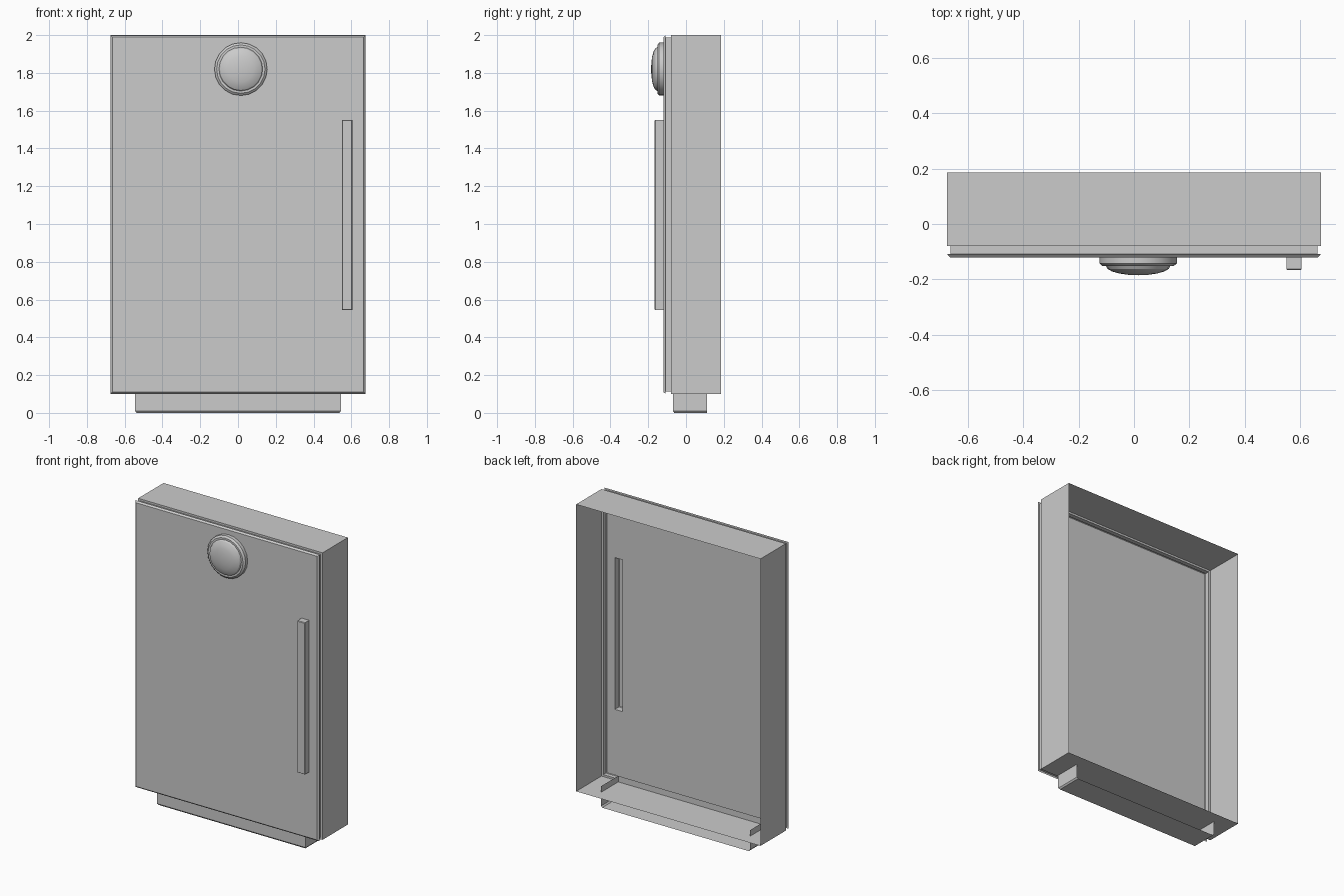
import bpy, bmesh, math

if "Cube" in bpy.data.objects:
    bpy.data.objects.remove(bpy.data.objects["Cube"])


def finish(bm, name):
    bmesh.ops.recalc_face_normals(bm, faces=bm.faces)
    mesh = bpy.data.meshes.new(name)
    bm.to_mesh(mesh)
    bm.free()
    ob = bpy.data.objects.new(name, mesh)
    bpy.context.collection.objects.link(ob)
    return ob


def bridge(bm, a, b):
    n = len(a)
    for i in range(n):
        bm.faces.new((a[i], a[(i + 1) % n], b[(i + 1) % n], b[i]))


def rect_loft(bm, x0, x1, z0, z1, steps):
    """Rectangular loops, steps = (y, inset); returns the last loop."""
    prev = None
    for y, d in steps:
        loop = [bm.verts.new((x, y, z)) for x, z in
                ((x0 + d, z0 + d), (x1 - d, z0 + d), (x1 - d, z1 - d), (x0 + d, z1 - d))]
        if prev:
            bridge(bm, prev, loop)
        prev = loop
    return prev


HX0, HX1, HZ0, HZ1 = 0.55, 0.605, 0.545, 1.55   # handle footprint

# Cabinet shell, open at the back, with the seal groove
bm = bmesh.new()
rect_loft(bm, -0.675, 0.675, 0.10, 2.0, [(0.185, 0), (-0.08, 0), (-0.08, 0.013)])
finish(bm, "cabinet_shell")

# Door: seal, flange, chamfer and a front sheet with an opening for the handle
bm = bmesh.new()
rect_loft(bm, -0.675, 0.675, 0.10, 2.0,
          [(-0.08, 0.013), (-0.109, 0.013), (-0.109, 0.001), (-0.12, 0.011)])
xs = [-0.664, HX0, HX1, 0.664]
zs = [0.111, HZ0, HZ1, 1.989]
grid = [[bm.verts.new((x, -0.12, z)) for z in zs] for x in xs]
for i in range(3):
    for j in range(3):
        if (i, j) != (1, 1):
            bm.faces.new((grid[i][j], grid[i + 1][j], grid[i + 1][j + 1], grid[i][j + 1]))
bmesh.ops.remove_doubles(bm, verts=bm.verts, dist=1e-4)
finish(bm, "door")

# Hollow bar handle
bm = bmesh.new()
bm.faces.new(rect_loft(bm, HX0, HX1, HZ0, HZ1, [(-0.12, 0), (-0.162, 0), (-0.166, 0.003)]))
finish(bm, "handle")

# Round domed badge
SEG = 20
profile = [(0.14, -0.12), (0.14, -0.142), (0.128, -0.152), (0.116, -0.152)]
profile += [(0.116 * math.cos(t), -0.152 - 0.033 * math.sin(t))
            for t in (math.radians(a) for a in (18, 36, 54, 72))]
bm = bmesh.new()
prev = None
for r, y in profile:
    ring = [bm.verts.new((0.015 + r * math.cos(2 * math.pi * k / SEG), y,
                          1.82 + r * math.sin(2 * math.pi * k / SEG))) for k in range(SEG)]
    if prev:
        bridge(bm, prev, ring)
    prev = ring
tip = bm.verts.new((0.015, -0.185, 1.82))
for k in range(SEG):
    bm.faces.new((prev[k], prev[(k + 1) % SEG], tip))
badge = finish(bm, "round_badge")
bpy.context.view_layer.objects.active = badge
badge.select_set(True)
bpy.ops.object.shade_smooth_by_angle(angle=math.radians(30))

# Plinth: tray with chamfered foot, open at the top and back
bm = bmesh.new()
prev = None
for z, d in ((0.14, 0), (0.01, 0), (0.0, 0.008)):
    ring = [bm.verts.new(p) for p in ((-0.545 + d, 0.11, z), (-0.545 + d, -0.07 + d, z),
                                      (0.545 - d, -0.07 + d, z), (0.545 - d, 0.11, z))]
    if prev:
        for i in range(3):
            bm.faces.new((prev[i], prev[i + 1], ring[i + 1], ring[i]))
    prev = ring
bm.faces.new(prev)
finish(bm, "plinth")
